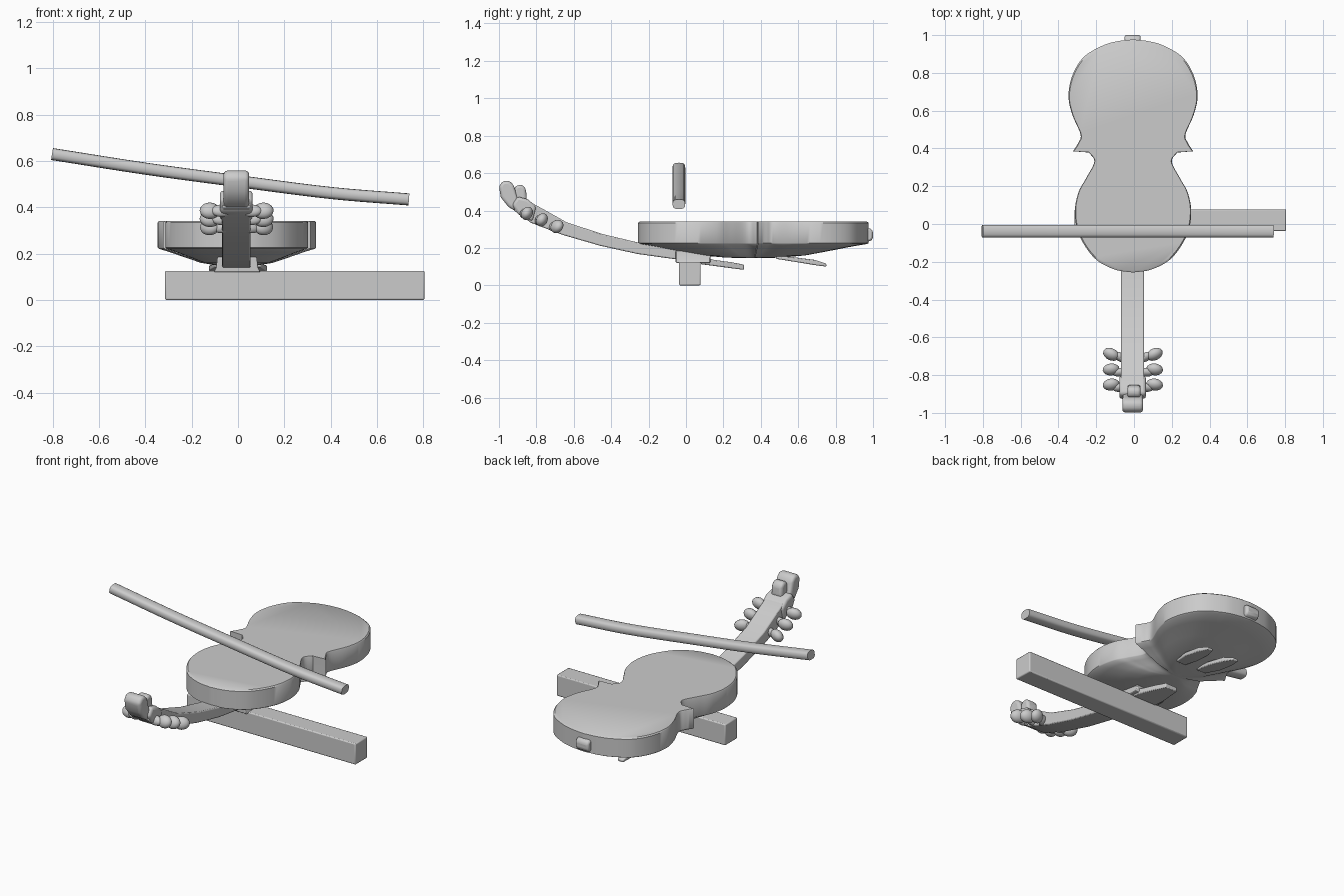
import bpy, bmesh, math
from mathutils import Vector, Matrix

if "Cube" in bpy.data.objects:
    bpy.data.objects.remove(bpy.data.objects["Cube"])


def finish(name, bm, bevel=0.0, angle=35, segments=2):
    bmesh.ops.recalc_face_normals(bm, faces=bm.faces)
    me = bpy.data.meshes.new(name)
    bm.to_mesh(me)
    bm.free()
    ob = bpy.data.objects.new(name, me)
    bpy.context.collection.objects.link(ob)
    bpy.ops.object.select_all(action='DESELECT')
    bpy.context.view_layer.objects.active = ob
    ob.select_set(True)
    bpy.ops.object.shade_smooth_by_angle(angle=math.radians(angle))
    if bevel:
        m = ob.modifiers.new("Bevel", 'BEVEL')
        m.width, m.segments, m.limit_method = bevel, segments, 'ANGLE'
    return ob


def spline(pts, n=6):
    # Catmull-Rom through pts, first and last points kept
    p = [Vector(q) for q in pts]
    p = [2 * p[0] - p[1]] + p + [2 * p[-1] - p[-2]]
    out = []
    for i in range(1, len(p) - 2):
        a, b, c, d = p[i - 1:i + 3]
        for k in range(n):
            t = k / n
            out.append(0.5 * (2 * b + (c - a) * t + (2 * a - 5 * b + 4 * c - d) * t * t
                              + (3 * b - a - 3 * c + d) * t ** 3))
    return out + [p[-2]]


def loft(bm, rings):
    loops = [[bm.verts.new(v) for v in r] for r in rings]
    n = len(loops[0])
    for a, b in zip(loops, loops[1:]):
        for i in range(n):
            bm.faces.new((a[i], a[(i + 1) % n], b[(i + 1) % n], b[i]))
    bm.faces.new(loops[0])
    bm.faces.new(loops[-1])


def box(name, x, y, z, bevel=0.004):
    bm = bmesh.new()
    loft(bm, [[(x[0], y[0], h), (x[1], y[0], h), (x[1], y[1], h), (x[0], y[1], h)] for h in z])
    return finish(name, bm, bevel)


def side_profile(name, pts, x0, x1, bevel=0.01, segments=2):
    # (y, z) outline extruded across x
    bm = bmesh.new()
    loft(bm, [[(x, y, z) for y, z in pts] for x in (x0, x1)])
    return finish(name, bm, bevel, segments=segments)


def plate(name, sections):
    # flat tongue: sections of (y, z, centre x, half width, half thickness)
    bm = bmesh.new()
    loft(bm, [[(c - w, y, z - t), (c + w, y, z - t), (c + w, y, z + t), (c - w, y, z + t)]
              for y, z, c, w, t in sections])
    return finish(name, bm, 0.005)


# Body: flat upper face, upright ribs, domed underside
big = spline([(0.0, .977), (.08, .968), (.16, .945), (.26, .885), (.32, .79), (.342, .68),
              (.322, .58), (.278, .475), (.29, .43), (.318, .385)])
small = spline([(.235, .38), (.205, .33), (.25, .24), (.29, .165), (.308, .06), (.285, -.06),
                (.205, -.18), (.1, -.24), (0.0, -.257)])
half = big + small
outline = half + [Vector((-v.x, v.y)) for v in reversed(half[1:-1])]
levels = [(.985, .341), (1, .334), (1, .226), (.985, .221), (.85, .207), (.65, .183),
          (.45, .16), (.25, .149), (.08, .145)]
bm = bmesh.new()
loft(bm, [[(v.x * s - .005, .36 + (v.y - .36) * s, z) for v in outline] for s, z in levels])
finish("body", bm, angle=40)

# End button
side_profile("end_button", [(.94, .235), (.985, .235), (1, .25), (1, .29), (.985, .305), (.94, .305)],
             -.05, .035, .012)

# Neck and peg box, curving upward to the front
side_profile("neck", [(.0, .142), (-.06, .14), (-.26, .168), (-.46, .212), (-.66, .27), (-.83, .335),
                      (-.92, .4), (-.9, .46), (-.85, .455), (-.75, .40), (-.64, .338),
                      (-.45, .275), (-.26, .23), (.0, .2)], -.068, .054, .006)

# Scroll: tall outer curl, side cheeks and inner lump
side_profile("scroll_curl", [(-.8, .36), (-.9, .39), (-.95, .42), (-.99, .47), (-1, .53), (-.98, .557),
                             (-.945, .56), (-.92, .535), (-.9, .46), (-.85, .44)],
             -.062, .048, .03, 4)
side_profile("scroll_lump", [(-.93, .44), (-.915, .53), (-.88, .54), (-.857, .52), (-.85, .46), (-.87, .42)],
             -.035, .035, .016, 3)
side_profile("scroll_collar", [(-.82, .34), (-.9, .38), (-.93, .43), (-.9, .475), (-.845, .46), (-.8, .42)],
             -.078, .063, .015, 3)

# Tuning pegs: three rounded heads with stems on each side
def blob(bm, centre, size, turn):
    m = Matrix.Translation(centre) @ Matrix.Rotation(turn, 4, 'Z') @ Matrix.Rotation(-.5, 4, 'X') \
        @ Matrix.Diagonal((*size, 1))
    bmesh.ops.create_uvsphere(bm, u_segments=16, v_segments=10, radius=1, matrix=m)

for side, label in ((-1, "left"), (1, "right")):
    for i, (y, z, turn) in enumerate([(-.69, .315, .45), (-.77, .35, -.1), (-.85, .385, -.15)]):
        bm = bmesh.new()
        blob(bm, (-.006 + side * .115, y, z), (.045, .03, .037), side * turn)
        blob(bm, (-.006 + side * .065, y - .015, z), (.045, .022, .028), side * turn)
        finish(f"{label}_peg_{i + 1}", bm)

# Support bar and the block joining it to the body
box("support_bar", (-.315, .805), (-.037, .078), (0, .126), .006)
bm = bmesh.new()
loft(bm, [[(-w - .004, -.055, z), (w - .004, -.055, z), (w - .004, .13, z), (-w - .004, .13, z)]
          for w, z in ((.1, .12), (.09, .14), (.085, .185))])
finish("support_block", bm, .005)

# Tongue below the body, next to the block
plate("lower_tongue", [(.08, .135, -.005, .08, .022), (.15, .12, -.005, .075, .016),
                       (.24, .108, -.005, .055, .016), (.31, .097, -.005, .04, .014)])

# Two small prongs at the rear underside
for side, label in ((-1, "left"), (1, "right")):
    plate(f"{label}_rear_prong", [(.48, .15, side * .07, .03, .008), (.58, .138, side * .08, .045, .012),
                                  (.69, .122, side * .085, .035, .014), (.75, .108, side * .09, .018, .008)])

# Bow: rounded stick with a slight sag, floating across the body
bm = bmesh.new()
path = spline([(-.803, .63), (-.4, .567), (0, .513), (.4, .462), (.738, .434)], 5)
rings = []
for i, p in enumerate(path):
    d = (path[min(i + 1, len(path) - 1)] - path[max(i - 1, 0)]).normalized()
    ring = []
    for k in range(16):
        a = 2 * math.pi * k / 16
        c, s = math.cos(a), math.sin(a)
        u = math.copysign(abs(c) ** .7, c) * .034
        v = math.copysign(abs(s) ** .7, s) * .026
        ring.append((p.x - d.y * v, -.038 + u, p.y + d.x * v))
    rings.append(ring)
loft(bm, rings)
finish("bow", bm, angle=40)
